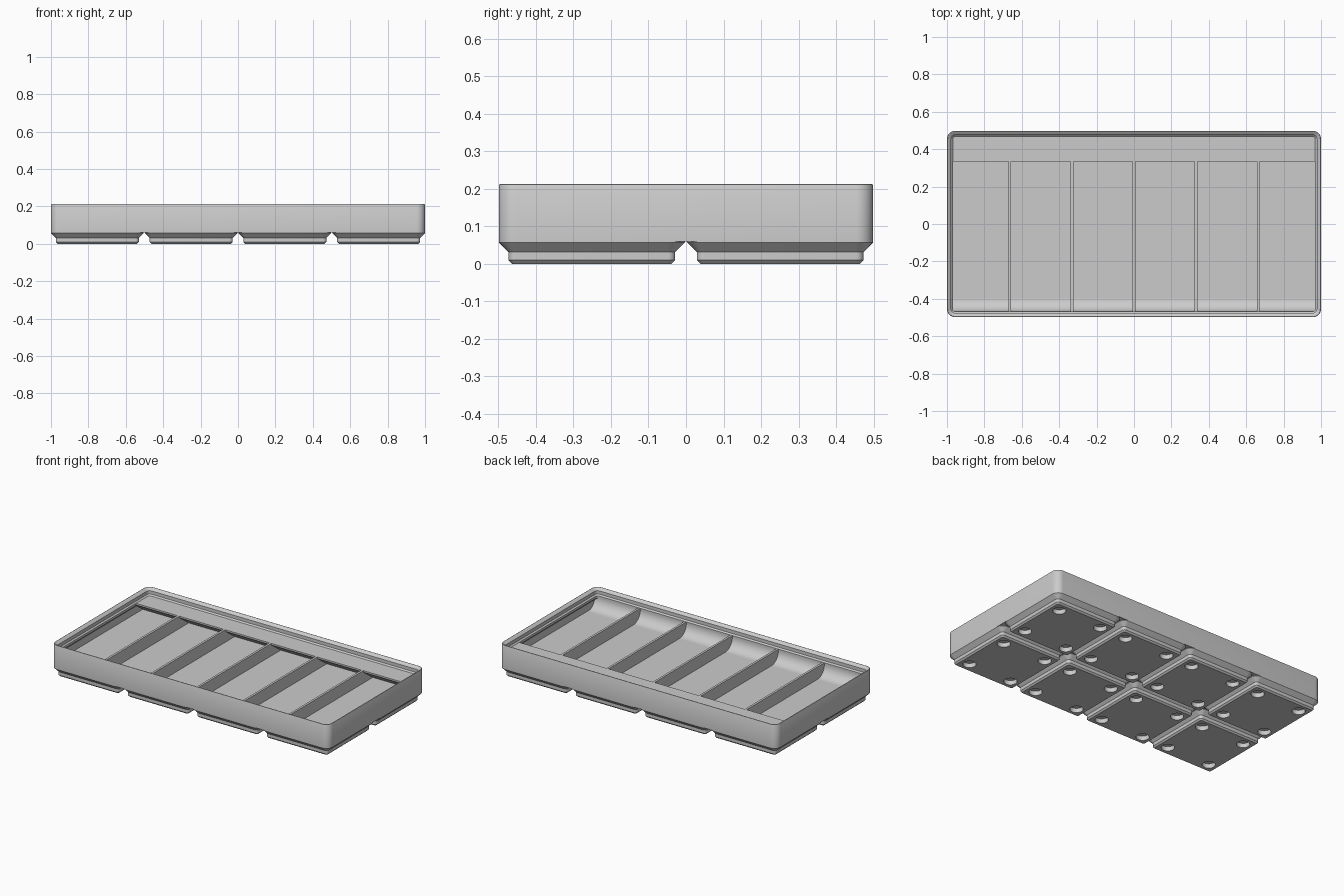
import bpy
import bmesh
from math import cos, sin, pi, radians, tan

MM = 2 / 167.5            # model units per millimetre; sizes below are in mm
LENGTH, WIDTH, CELL = 167.5, 83.5, 42
BASE_TOP, FLOOR, RIM = 5, 7.2, 14
CORNER = 3.75

default = bpy.data.objects.get("Cube")
if default:
    bpy.data.objects.remove(default, do_unlink=True)

grey = bpy.data.materials.new("plain grey")
grey.use_nodes = True
grey.diffuse_color = (0.6, 0.6, 0.6, 1)
grey.node_tree.nodes["Principled BSDF"].inputs["Base Color"].default_value = grey.diffuse_color


def finish(bm, name):
    bmesh.ops.recalc_face_normals(bm, faces=bm.faces)
    bmesh.ops.scale(bm, vec=(MM, MM, MM), verts=bm.verts)
    mesh = bpy.data.meshes.new(name)
    bm.to_mesh(mesh)
    bm.free()
    mesh.materials.append(grey)
    obj = bpy.data.objects.new(name, mesh)
    bpy.context.collection.objects.link(obj)
    bpy.ops.object.select_all(action="DESELECT")
    obj.select_set(True)
    bpy.context.view_layer.objects.active = obj
    bpy.ops.object.shade_smooth_by_angle(angle=radians(30))
    return obj


def rounded_ring(bm, length, width, inset, z, steps=8):
    r = CORNER - inset
    cx, cy = length / 2 - CORNER, width / 2 - CORNER
    ring = []
    for q, (sx, sy) in enumerate([(1, 1), (-1, 1), (-1, -1), (1, -1)]):
        for i in range(steps + 1):
            a = (q + i / steps) * pi / 2
            ring.append(bm.verts.new((sx * cx + r * cos(a), sy * cy + r * sin(a), z)))
    return ring


def bridge(bm, a, b):
    n = len(a)
    for i in range(n):
        bm.faces.new((a[i], a[(i + 1) % n], b[(i + 1) % n], b[i]))


def loft(bm, length, width, profile):
    rings = [rounded_ring(bm, length, width, inset, z) for inset, z in profile]
    for a, b in zip(rings, rings[1:]):
        bridge(bm, a, b)
    return rings


def prism(name, outline, x0, x1):
    """Extrude a y-z outline along x."""
    bm = bmesh.new()
    ends = [[bm.verts.new((x, y, z)) for y, z in outline] for x in (x0, x1)]
    bridge(bm, *ends)
    for end in ends:
        bm.faces.new(end)
    return finish(bm, name)


# Tray shell: outer wall, stacking lip, inner wall and floor
bm = bmesh.new()
shell = loft(bm, LENGTH, WIDTH, [
    (0, BASE_TOP), (0, 17.45), (0.15, 17.75), (0.35, 17.8), (0.65, 17.7),
    (1.9, 16.5), (1.9, 14.7), (2.6, RIM), (2.6, 12.8), (0.95, 11.15), (0.95, FLOOR)])
bm.faces.new(shell[0])
bm.faces.new(shell[-1])
finish(bm, "tray_shell")

# Foot: stepped pad with four round magnet holes underneath
bm = bmesh.new()
pad = loft(bm, CELL - 0.5, CELL - 0.5,
           [(2.95, 0), (2.15, 0.8), (2.15, 2.6), (0, 4.75), (0, BASE_TOP)])
bm.faces.new(pad[-1])
loops = [pad[0]]
for sx in (-1, 1):
    for sy in (-1, 1):
        circles = [[bm.verts.new((13 * sx + 3.25 * cos(a), 13 * sy + 3.25 * sin(a), z))
                    for a in [i * pi / 16 for i in range(32)]] for z in (0, 2.4)]
        bridge(bm, *circles)
        bm.faces.new(circles[1])
        loops.append(circles[0])
edges = [bm.edges.get((ring[i - 1], ring[i])) for ring in loops for i in range(len(ring))]
bmesh.ops.triangle_fill(bm, use_beauty=True, use_dissolve=False, edges=edges, normal=(0, 0, -1))
foot = finish(bm, "foot")

# Repeat the foot over the four by two grid
for col in range(4):
    for row in range(2):
        part = foot if (col, row) == (0, 0) else foot.copy()
        if part is not foot:
            bpy.context.collection.objects.link(part)
        part.name = f"foot_{col + 1}_{row + 1}"
        part.location = ((col - 1.5) * CELL * MM, (row - 0.5) * CELL * MM, 0)

# Label shelf along the back, with a sloping underside
tip, back, edge = 27.9, WIDTH / 2 - 1.2, RIM - 0.9
slope_end = tip + (edge - FLOOR) / tan(radians(36))
prism("label_shelf", [(tip, RIM), (tip, edge), (slope_end, FLOOR), (back, FLOOR), (back, RIM)],
      -LENGTH / 2 + 1.3, LENGTH / 2 - 1.3)

# Curved scoop along the front
front, radius = -WIDTH / 2 + 2.6, 6
arc = [(front + radius * (1 - cos(a)), FLOOR + radius * (1 - sin(a)))
       for a in [i * pi / 24 for i in range(13)]]
prism("front_scoop", [(front - 1.3, FLOOR), (front - 1.3, RIM), (front, RIM)] + arc,
      -LENGTH / 2 + 1.3, LENGTH / 2 - 1.3)

# Five dividers making six compartments
pitch = (LENGTH - 1.9 + 1.2) / 6
for i in range(5):
    x = (i - 2) * pitch
    prism(f"divider_{i + 1}",
          [(front, FLOOR), (front, RIM), (tip, RIM), (tip, edge), (slope_end, FLOOR)],
          x - 0.6, x + 0.6)
